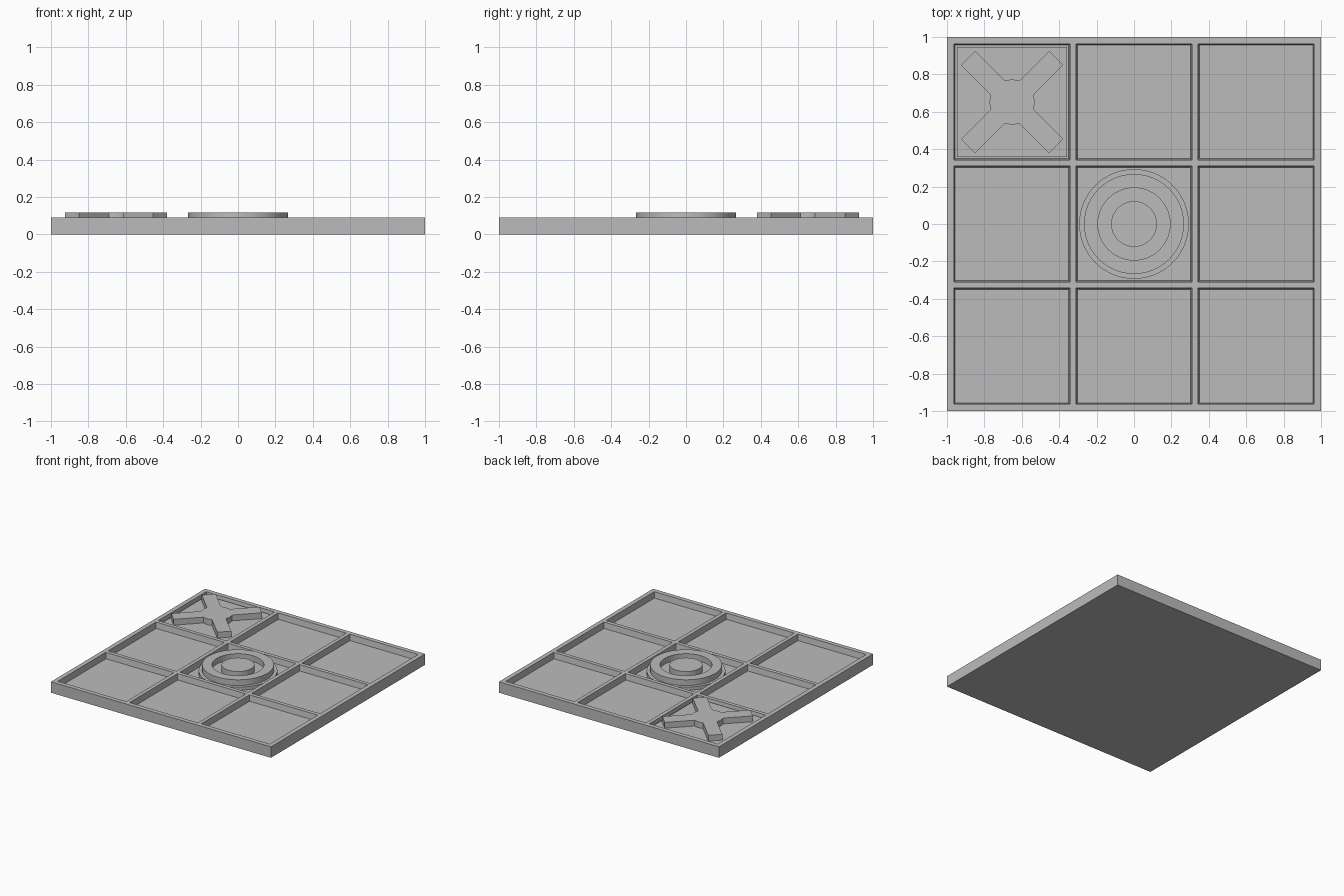
import bpy
import bmesh
from math import sin, cos, asin, radians, tau

if "Cube" in bpy.data.objects:
    bpy.data.objects.remove(bpy.data.objects["Cube"])

TOP, FLOOR, PLATE, PIECE = 0.09, 0.042, 0.068, 0.116   # main heights
CELL = 0.652                                          # spacing of the cells

grey = bpy.data.materials.new("plain grey")
grey.diffuse_color = (0.5, 0.5, 0.5, 1)
grey.use_nodes = True
grey.node_tree.nodes["Principled BSDF"].inputs["Base Color"].default_value = grey.diffuse_color


def finish(bm, name, smooth=False):
    bmesh.ops.recalc_face_normals(bm, faces=bm.faces)
    mesh = bpy.data.meshes.new(name)
    bm.to_mesh(mesh)
    bm.free()
    mesh.materials.append(grey)
    obj = bpy.data.objects.new(name, mesh)
    bpy.context.collection.objects.link(obj)
    if smooth:
        bpy.ops.object.select_all(action='DESELECT')
        obj.select_set(True)
        bpy.context.view_layer.objects.active = obj
        bpy.ops.object.shade_smooth_by_angle(angle=radians(30))
    return obj


def prism(name, outline, z0, z1, centre=(0, 0), smooth=False):
    """Extrude a flat outline from z0 to z1."""
    bm = bmesh.new()
    face = bm.faces.new([bm.verts.new((x + centre[0], y + centre[1], z0))
                         for x, y in outline])
    new = bmesh.ops.extrude_face_region(bm, geom=[face], use_keep_orig=True)
    for v in new["geom"]:
        if isinstance(v, bmesh.types.BMVert):
            v.co.z = z1
    return finish(bm, name, smooth)


def circle(r, n=96):
    return [(r * cos(tau * i / n), r * sin(tau * i / n)) for i in range(n)]


# Board: a grid of faces whose nine cells are sunk, with skirt and underside
stops = [-1, -0.963, -0.342, -0.31, 0.31, 0.342, 0.963, 1]
bm = bmesh.new()
grid = [[bm.verts.new((x, y, TOP)) for y in stops] for x in stops]
cells = []
for i in range(7):
    for j in range(7):
        f = bm.faces.new((grid[i][j], grid[i + 1][j],
                          grid[i + 1][j + 1], grid[i][j + 1]))
        if i % 2 and j % 2:
            cells.append(f)
rim = [e for e in bm.edges if e.is_boundary]
skirt = bmesh.ops.extrude_edge_only(bm, edges=rim)["geom"]
for v in skirt:
    if isinstance(v, bmesh.types.BMVert):
        v.co.z = 0
bmesh.ops.holes_fill(bm, edges=[e for e in bm.edges if e.is_boundary], sides=0)
bmesh.ops.recalc_face_normals(bm, faces=bm.faces)
bmesh.ops.inset_individual(bm, faces=cells, thickness=0.01, depth=FLOOR - TOP)
finish(bm, "board")

# Cross piece: square backing plate and four arms joined by a round hub
corner = (-CELL, CELL)
s = 0.295
prism("cross_plate", [(-s, -s), (s, -s), (s, s), (-s, s)], FLOOR - 0.005, PLATE, corner)

half, reach, hub = 0.053, 0.333, 0.12
meet = asin(half / hub)
cross = []
for k in range(4):
    a = radians(45 + 90 * k)
    for side in (-half, half):
        cross.append((reach * cos(a) - side * sin(a), reach * sin(a) + side * cos(a)))
    span = radians(90) - 2 * meet
    for i in range(9):
        t = a + meet + span * i / 8
        cross.append((hub * cos(t), hub * sin(t)))
prism("cross", cross, PLATE - 0.002, PIECE, corner, smooth=True)

# Round piece: backing disc, raised ring and central button
prism("round_plate", circle(0.293), FLOOR - 0.005, PLATE, smooth=True)
prism("round_button", circle(0.122), PLATE - 0.002, PIECE, smooth=True)

bm = bmesh.new()
section = [(0.193, PLATE - 0.002), (0.267, PLATE - 0.002), (0.267, PIECE), (0.193, PIECE)]
loops = [[bm.verts.new((x, y, z)) for x, y in circle(r)] for r, z in section]
for a, b in zip(loops, loops[1:] + loops[:1]):
    for i in range(len(a)):
        j = (i + 1) % len(a)
        bm.faces.new((a[i], a[j], b[j], b[i]))
finish(bm, "round_ring", smooth=True)
